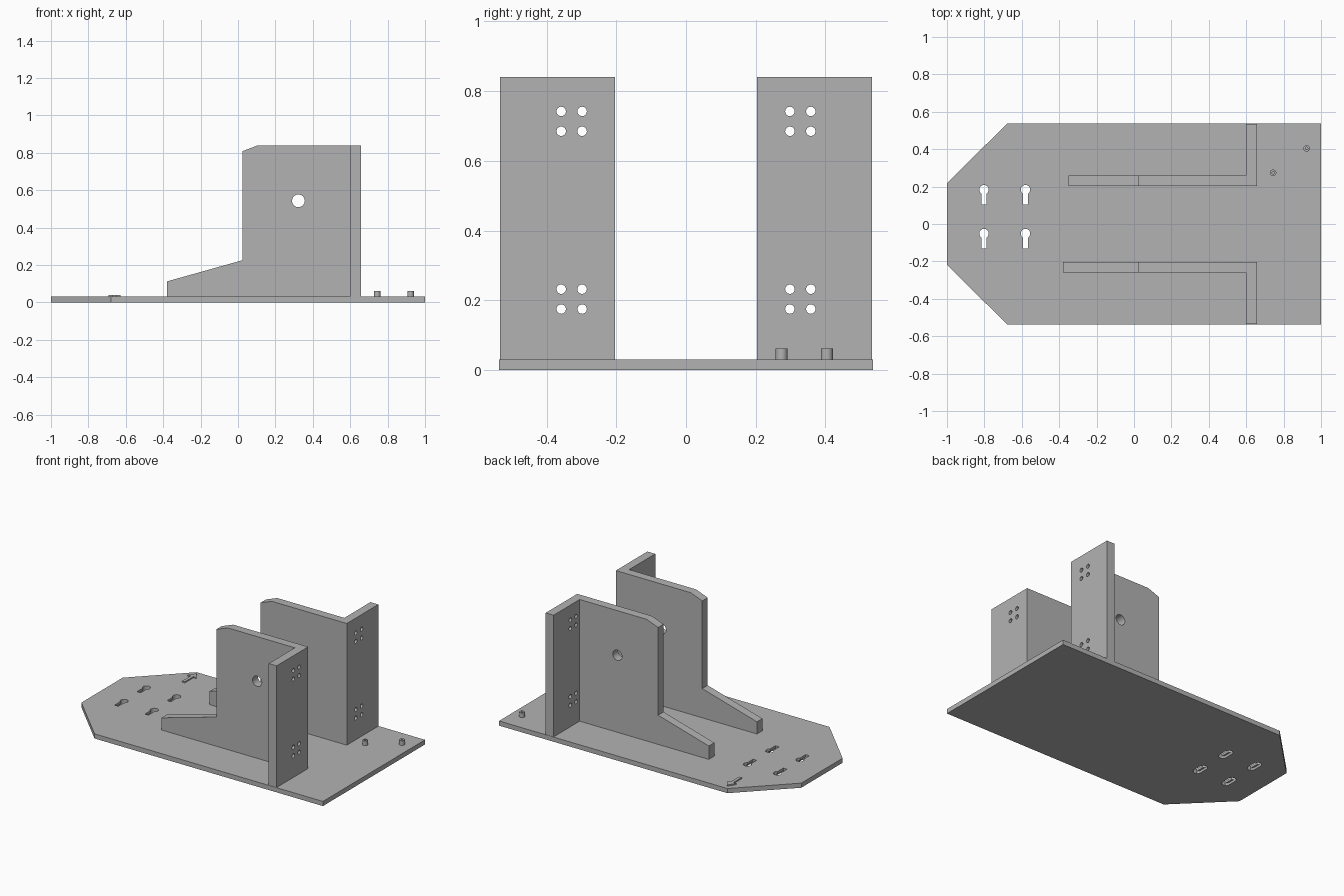
import bpy
import bmesh
from math import cos, sin, pi, radians
from mathutils import Matrix

if "Cube" in bpy.data.objects:
    bpy.data.objects.remove(bpy.data.objects["Cube"], do_unlink=True)

grey = bpy.data.materials.new("plain grey")
grey.use_nodes = True
grey.diffuse_color = (0.45, 0.45, 0.45, 1)
grey.node_tree.nodes["Principled BSDF"].inputs["Base Color"].default_value = (0.45, 0.45, 0.45, 1)

BASE_TOP = 0.031
WALL_TOP = 0.84
THICK = 0.057


def arc(cx, cy, r, start=0, end=360, steps=32):
    """Points along an arc; a full circle leaves out the repeated last point."""
    count = steps if end - start == 360 else steps + 1
    angles = [radians(start + (end - start) * i / steps) for i in range(count)]
    return [(cx + r * cos(a), cy + r * sin(a)) for a in angles]


def prisms(name, outlines, low, high, axis="Z"):
    """Extrude closed outlines along an axis into one object."""
    place = {"Z": lambda u, v, w: (u, v, w),
             "Y": lambda u, v, w: (u, w, v),
             "X": lambda u, v, w: (w, u, v)}[axis]
    bm = bmesh.new()
    for outline in outlines:
        bottom = [bm.verts.new(place(u, v, low)) for u, v in outline]
        top = [bm.verts.new(place(u, v, high)) for u, v in outline]
        bm.faces.new(bottom)
        bm.faces.new(top)
        for i in range(len(outline)):
            j = (i + 1) % len(outline)
            bm.faces.new((bottom[i], bottom[j], top[j], top[i]))
    bmesh.ops.recalc_face_normals(bm, faces=bm.faces)
    mesh = bpy.data.meshes.new(name)
    bm.to_mesh(mesh)
    bm.free()
    mesh.materials.append(grey)
    obj = bpy.data.objects.new(name, mesh)
    bpy.context.collection.objects.link(obj)
    return obj


def combine(obj, other, operation="DIFFERENCE"):
    """Apply a boolean and discard the helper."""
    mod = obj.modifiers.new("boolean", "BOOLEAN")
    mod.operation = operation
    mod.solver = "EXACT"
    mod.object = other
    bpy.context.view_layer.update()
    result = bpy.data.meshes.new_from_object(
        obj.evaluated_get(bpy.context.evaluated_depsgraph_get()))
    obj.modifiers.clear()
    obj.data = result
    bpy.data.objects.remove(other, do_unlink=True)


def smooth(obj):
    bpy.ops.object.select_all(action="DESELECT")
    obj.select_set(True)
    bpy.context.view_layer.objects.active = obj
    bpy.ops.object.shade_smooth_by_angle(angle=radians(30))


# Base plate with a tapered end
base = prisms("base_plate", [[(1, -0.536), (1, 0.536), (-0.68, 0.536), (-1, 0.217),
                              (-1, -0.217), (-0.68, -0.536)]], 0, BASE_TOP)

# Keyhole slots, with a wider pocket on the underside
keyholes, pockets = [], []
for x in (-0.802, -0.58):
    for y in (0.184, -0.051):
        keyholes.append(arc(x, y, 0.025, -58, 238)
                        + [(x - 0.0135, y - 0.08), (x + 0.0135, y - 0.08)])
        pockets.append(arc(x, y, 0.025, 0, 180, 16)
                       + arc(x, y - 0.055, 0.025, 180, 360, 16))
combine(base, prisms("keyhole_cutter", keyholes, -0.1, 0.1))
combine(base, prisms("pocket_cutter", pockets, -0.1, BASE_TOP / 2))
smooth(base)


# Upright brackets: side panel with a sloping foot, and an outward flange
def bracket(name, side, tail_x, tail_z):
    inner, outer, edge = side * 0.203, side * (0.203 + THICK), side * 0.534
    profile = [(tail_x, BASE_TOP), (0.658, BASE_TOP), (0.658, WALL_TOP), (0.107, WALL_TOP),
               (0.023, 0.808), (0.023, 0.225), (tail_x, tail_z)]
    panel = prisms(name, [profile], inner, outer, "Y")
    flange = prisms("flange", [[(0.6, inner), (0.658, inner), (0.658, edge), (0.6, edge)]],
                    BASE_TOP, WALL_TOP)
    combine(panel, flange, "UNION")

    # Large hole through the panel
    combine(panel, prisms("panel_cutter", [arc(0.323, 0.543, 0.034)],
                          min(inner, outer) - 0.05, max(inner, outer) + 0.05, "Y"))

    # Two groups of four screw holes through the flange
    holes = [arc(side * y, z, 0.0135, steps=24)
             for y in (0.298, 0.358) for z in (0.175, 0.232, 0.685, 0.742)]
    combine(panel, prisms("screw_cutter", holes, 0.5, 0.75, "X"))
    smooth(panel)


bracket("right_bracket", -1, -0.38, 0.112)
bracket("left_bracket", 1, -0.35, 0.12)

# Small hollow pegs
for i, (x, y) in enumerate([(0.744, 0.274), (0.923, 0.404)]):
    peg = prisms(f"peg_{i + 1}", [arc(x, y, 0.017)], BASE_TOP, 0.062)
    combine(peg, prisms("peg_cutter", [arc(x, y, 0.007, steps=20)], BASE_TOP + 0.002, 0.1))
    smooth(peg)

# Thin raised direction arrow near the tapered corner
arrow = [(-0.01, -0.07), (0.01, -0.07), (0.01, 0.02), (0.032, 0.02),
         (0, 0.07), (-0.032, 0.02), (-0.01, 0.02)]
marker = prisms("direction_arrow", [arrow], BASE_TOP, 0.039)
marker.data.transform(Matrix.Translation((-0.66, 0.44, 0)))
